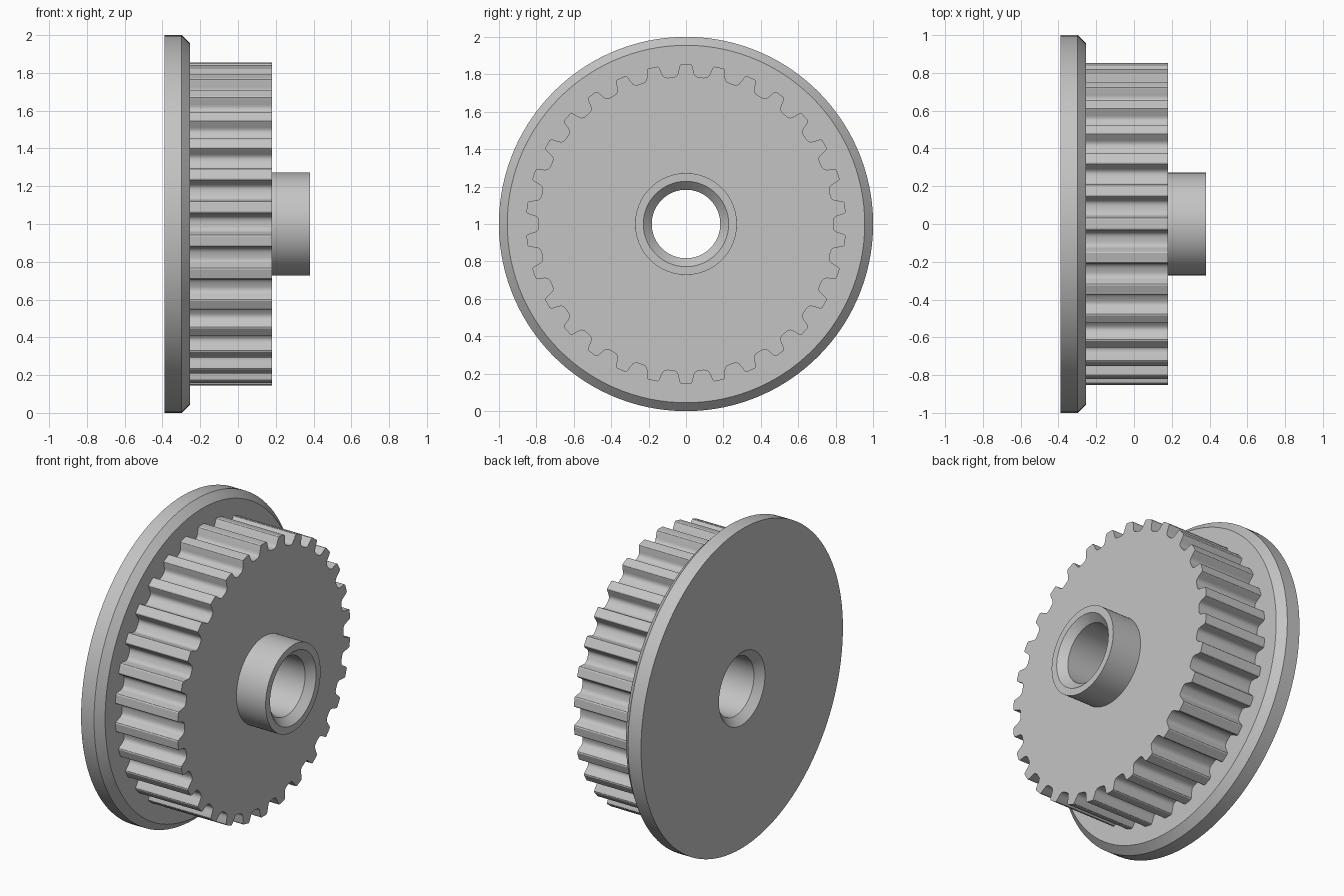
import bpy
import bmesh
from math import sin, cos, tau, radians

TEETH = 30
SEGMENTS = 120
HUB_RADIUS = 0.272

cube = bpy.data.objects.get("Cube")
if cube:
    bpy.data.objects.remove(cube, do_unlink=True)

grey = bpy.data.materials.new("plain grey")
grey.use_nodes = True
colour = (0.55, 0.55, 0.55, 1)
grey.diffuse_color = colour
grey.node_tree.nodes["Principled BSDF"].inputs["Base Color"].default_value = colour


def ring(bm, x, polar):
    """Loop of vertices around the x axis from (angle, radius) pairs."""
    return [bm.verts.new((x, r * sin(a), 1 + r * cos(a))) for a, r in polar]


def circle(radius, count):
    return [(tau * i / count, radius) for i in range(count)]


def bridge(bm, first, second):
    n = len(first)
    for i in range(n):
        j = (i + 1) % n
        bm.faces.new((first[i], first[j], second[j], second[i]))


def finish(bm, name):
    bmesh.ops.recalc_face_normals(bm, faces=bm.faces)
    mesh = bpy.data.meshes.new(name)
    bm.to_mesh(mesh)
    bm.free()
    mesh.materials.append(grey)
    obj = bpy.data.objects.new(name, mesh)
    bpy.context.collection.objects.link(obj)
    bpy.ops.object.select_all(action="DESELECT")
    obj.select_set(True)
    bpy.context.view_layer.objects.active = obj
    bpy.ops.object.shade_smooth_by_angle(angle=radians(30))
    return obj


# Flange, hub and chamfered bore as one turned profile (x, radius)
profile = [(-0.388, 0.228), (-0.388, 1), (-0.298, 1), (-0.253, 0.955),
           (-0.253, HUB_RADIUS), (0.382, HUB_RADIUS), (0.382, 0.228),
           (0.337, 0.183), (-0.343, 0.183)]
bm = bmesh.new()
loops = [ring(bm, x, circle(r, SEGMENTS)) for x, r in profile]
for k, loop in enumerate(loops):
    bridge(bm, loop, loops[(k + 1) % len(loops)])
finish(bm, "flange_and_hub")

# Toothed drum: half a tooth (angle, radius), mirrored and repeated
half = [(0.028, 0.855), (0.036, 0.851), (0.041, 0.842), (0.051, 0.811),
        (0.058, 0.798), (0.070, 0.790), (0.088, 0.787)]
tooth = [(-a, r) for a, r in reversed(half)] + half
outline = [(tau * t / TEETH + a, r) for t in range(TEETH) for a, r in tooth]
inner = [(a, HUB_RADIUS) for a, r in outline]
bm = bmesh.new()
back = ring(bm, -0.253, outline)
front = ring(bm, 0.18, outline)
bore = ring(bm, 0.18, inner)
bridge(bm, back, front)
bridge(bm, front, bore)
drum = finish(bm, "toothed_drum")
